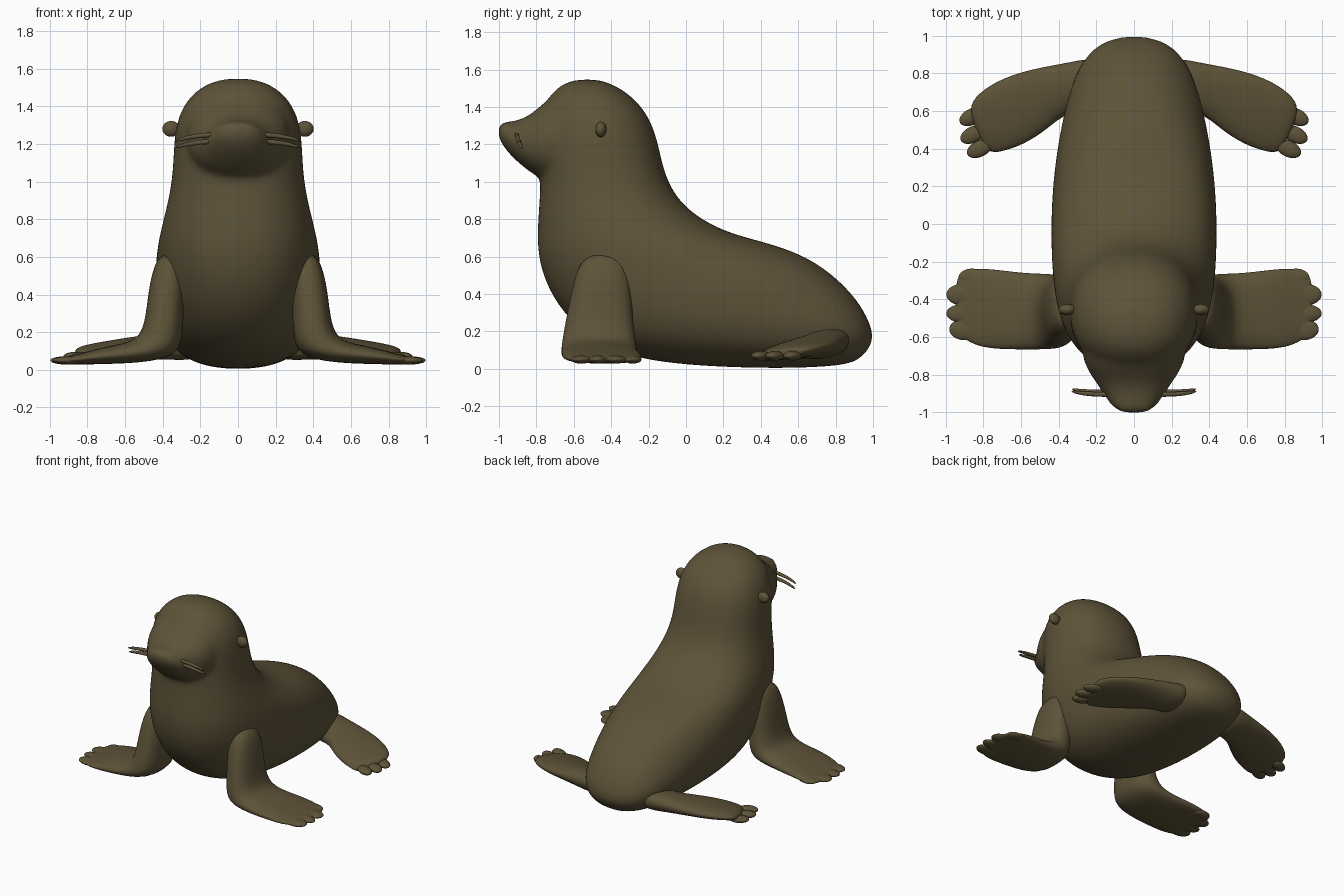
import bpy, bmesh, math
from mathutils import Vector, Matrix

if "Cube" in bpy.data.objects:
    bpy.data.objects.remove(bpy.data.objects["Cube"])

brown = bpy.data.materials.new("dark olive brown")
brown.diffuse_color = (0.112, 0.087, 0.041, 1)
brown.use_nodes = True
brown.node_tree.nodes["Principled BSDF"].inputs["Base Color"].default_value = brown.diffuse_color


def loft(bm, rings, n=20, power=2.2):
    """Skin superelliptic rings given as (centre, half axis, half axis)."""
    loops = []
    for c, u, v in rings:
        loop = []
        for i in range(n):
            a = 2 * math.pi * i / n
            ca, sa = math.cos(a), math.sin(a)
            p = math.copysign(abs(ca) ** (2 / power), ca)
            q = math.copysign(abs(sa) ** (2 / power), sa)
            loop.append(bm.verts.new(Vector(c) + Vector(u) * p + Vector(v) * q))
        loops.append(loop)
    for a, b in zip(loops, loops[1:]):
        for i in range(n):
            j = (i + 1) % n
            bm.faces.new((a[i], a[j], b[j], b[i]))
    bm.faces.new(loops[0])
    bm.faces.new(loops[-1])


def ellipsoid(bm, c, r, turn=0):
    m = Matrix.Translation(c) @ Matrix.Rotation(turn, 4, 'Z') @ Matrix.Diagonal((*r, 1))
    bmesh.ops.create_uvsphere(bm, u_segments=16, v_segments=10, radius=1, matrix=m)


def finish(bm, name, subsurf=0):
    bmesh.ops.recalc_face_normals(bm, faces=bm.faces[:])
    for f in bm.faces:
        f.smooth = True
    me = bpy.data.meshes.new(name)
    bm.to_mesh(me)
    bm.free()
    me.materials.append(brown)
    ob = bpy.data.objects.new(name, me)
    bpy.context.collection.objects.link(ob)
    if subsurf:
        m = ob.modifiers.new("subdivide", 'SUBSURF')
        m.levels = m.render_levels = subsurf
    return ob


def side_rings(table):
    """Rows: front/lower y,z, back/upper y,z, half width."""
    return [((0, (y0 + y1) / 2, (z0 + z1) / 2), (0, (y1 - y0) / 2, (z1 - z0) / 2), (w, 0, 0))
            for y0, z0, y1, z1, w in table]


# Body from crown to tail, blended with the muzzle
bm = bmesh.new()
loft(bm, side_rings([
    (-.60, 1.548, -.47, 1.55, .07), (-.69, 1.51, -.37, 1.515, .19),
    (-.77, 1.41, -.25, 1.43, .29), (-.80, 1.28, -.17, 1.30, .337),
    (-.79, 1.15, -.135, 1.15, .345), (-.78, 1.0, -.10, 1.0, .353),
    (-.79, .85, .0, .85, .385), (-.805, .66, .2, .735, .425),
    (-.77, .48, .4, .685, .44), (-.665, .29, .57, .635, .445),
    (-.48, .13, .70, .57, .44), (-.25, .045, .80, .495, .42),
    (.10, .01, .885, .41, .385), (.50, .0, .95, .32, .33),
    (.80, .012, .995, .22, .24), (.93, .04, 1.003, .14, .10)]), 24)
loft(bm, side_rings([
    (-1.005, 1.25, -1.005, 1.295, .05), (-.987, 1.20, -.99, 1.322, .105),
    (-.93, 1.13, -.92, 1.322, .15), (-.85, 1.06, -.83, 1.355, .205),
    (-.76, 1.0, -.74, 1.45, .27), (-.6, 1.0, -.6, 1.5, .30)]))
body = finish(bm, "body_and_head", 2)
m = body.modifiers.new("blend", 'REMESH')
m.mode = 'VOXEL'
m.voxel_size = 0.022
m.use_smooth_shade = True
m = body.modifiers.new("soften", 'SMOOTH')
m.factor = 0.5
m.iterations = 6

for s, side in ((1, "left"), (-1, "right")):
    # Front flipper: outer x,z, inner x,z, front y, back y
    bm = bmesh.new()
    rings = []
    for xo, zo, xi, zi, y0, y1 in [
            (.42, .64, .28, .60, -.56, -.32), (.475, .46, .28, .42, -.61, -.29),
            (.49, .28, .29, .20, -.65, -.28), (.525, .17, .31, .07, -.67, -.26),
            (.61, .14, .52, .035, -.67, -.26), (.72, .12, .71, .03, -.67, -.24),
            (.83, .09, .83, .027, -.655, -.23), (.91, .07, .91, .03, -.61, -.25),
            (.95, .06, .95, .035, -.57, -.29)]:
        rings.append((((xo + xi) / 2 * s, (y0 + y1) / 2, (zo + zi) / 2),
                      ((xo - xi) / 2 * s, 0, (zo - zi) / 2), (0, (y1 - y0) / 2, 0)))
    loft(bm, rings, 16, 2.4)
    for x, y, rx, ry in [(.86, -.285, .075, .05), (.91, -.375, .09, .06),
                         (.915, -.475, .085, .05), (.895, -.56, .09, .06)]:
        ellipsoid(bm, (x * s, y, .05), (rx, ry, .022))
    finish(bm, "front_flipper_" + side, 2)

    # Hind flipper: front x,y, back x,y, height, half thickness
    bm = bmesh.new()
    rings = []
    for x0, y0, x1, y1, z, t in [
            (.18, .60, .18, .90, .14, .09), (.35, .60, .34, .86, .13, .075),
            (.46, .50, .53, .83, .12, .06), (.58, .42, .70, .78, .105, .05),
            (.70, .38, .83, .70, .09, .04), (.79, .37, .89, .61, .075, .03)]:
        rings.append((((x0 + x1) / 2 * s, (y0 + y1) / 2, z),
                      ((x1 - x0) / 2 * s, (y1 - y0) / 2, .02), (0, 0, t)))
    loft(bm, rings, 16, 2.2)
    for x, y in [(.82, .40), (.855, .475), (.86, .57)]:
        ellipsoid(bm, (x * s, y, .07), (.075, .045, .026), -.45 * s)
    finish(bm, "hind_flipper_" + side, 2)

    # Ear
    bm = bmesh.new()
    ellipsoid(bm, (.355 * s, -.455, 1.28), (.047, .03, .042))
    finish(bm, "ear_" + side)

    # Whiskers
    bm = bmesh.new()
    for dz, dy in ((0, 0), (-.035, .012)):
        rings = []
        for x, y, z, r in [(.11, -.905, 1.25, .016), (.20, -.905, 1.245, .014),
                           (.28, -.90, 1.232, .012), (.335, -.888, 1.215, .006)]:
            rings.append(((x * s, y + dy, z + dz), (0, r, 0), (0, 0, r)))
        loft(bm, rings, 8, 2)
    finish(bm, "whiskers_" + side, 1)
